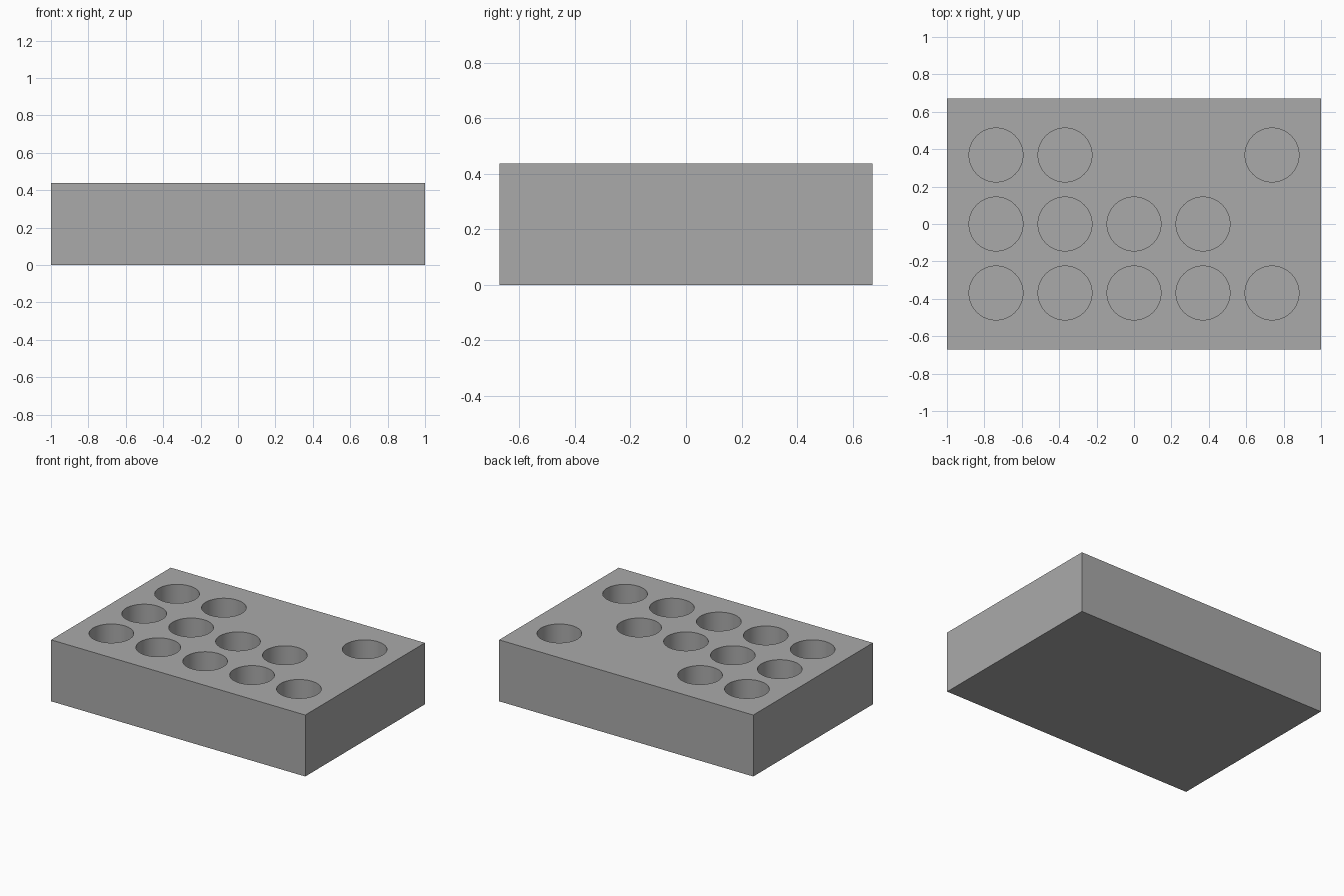
import bpy
import bmesh
from mathutils import Matrix

default = bpy.data.objects.get("Cube")
if default:
    bpy.data.objects.remove(default, do_unlink=True)

WIDTH, DEPTH, HEIGHT = 2.0, 1.344, 0.437
PITCH, RADIUS, FLOOR = 0.369, 0.144, 0.075

# Sockets present in each row, front to back
ROWS = ["ooooo", "oooo.", "oo..o"]

grey = bpy.data.materials.new("grey")
grey.use_nodes = True
colour = (0.4, 0.4, 0.4, 1)
grey.diffuse_color = colour
grey.node_tree.nodes["Principled BSDF"].inputs["Base Color"].default_value = colour


def make_object(name, bm):
    mesh = bpy.data.meshes.new(name)
    bm.to_mesh(mesh)
    bm.free()
    mesh.materials.append(grey)
    obj = bpy.data.objects.new(name, mesh)
    bpy.context.collection.objects.link(obj)
    return obj


# Solid block
bm = bmesh.new()
bmesh.ops.create_cube(bm, size=1, matrix=Matrix.Translation((0, 0, HEIGHT / 2))
                      @ Matrix.Diagonal((WIDTH, DEPTH, HEIGHT, 1)))
block = make_object("holder_block", bm)

# Cylinders that cut the blind round sockets
bm = bmesh.new()
for j, row in enumerate(ROWS):
    for i, mark in enumerate(row):
        if mark == "o":
            centre = ((i - 2) * PITCH, (j - 1) * PITCH, FLOOR + HEIGHT / 2)
            bmesh.ops.create_cone(bm, cap_ends=True, segments=64, radius1=RADIUS,
                                  radius2=RADIUS, depth=HEIGHT,
                                  matrix=Matrix.Translation(centre))
cutter = make_object("socket_cutter", bm)
cutter.hide_render = True

# Cut the sockets, then drop the cutter
cut = block.modifiers.new("sockets", "BOOLEAN")
cut.operation = "DIFFERENCE"
cut.solver = "EXACT"
cut.object = cutter
bpy.ops.object.select_all(action="DESELECT")
block.select_set(True)
bpy.context.view_layer.objects.active = block
bpy.ops.object.modifier_apply(modifier=cut.name)
bpy.data.objects.remove(cutter, do_unlink=True)

# Round socket walls with crisp rims
bpy.ops.object.shade_smooth_by_angle(angle=0.6)
